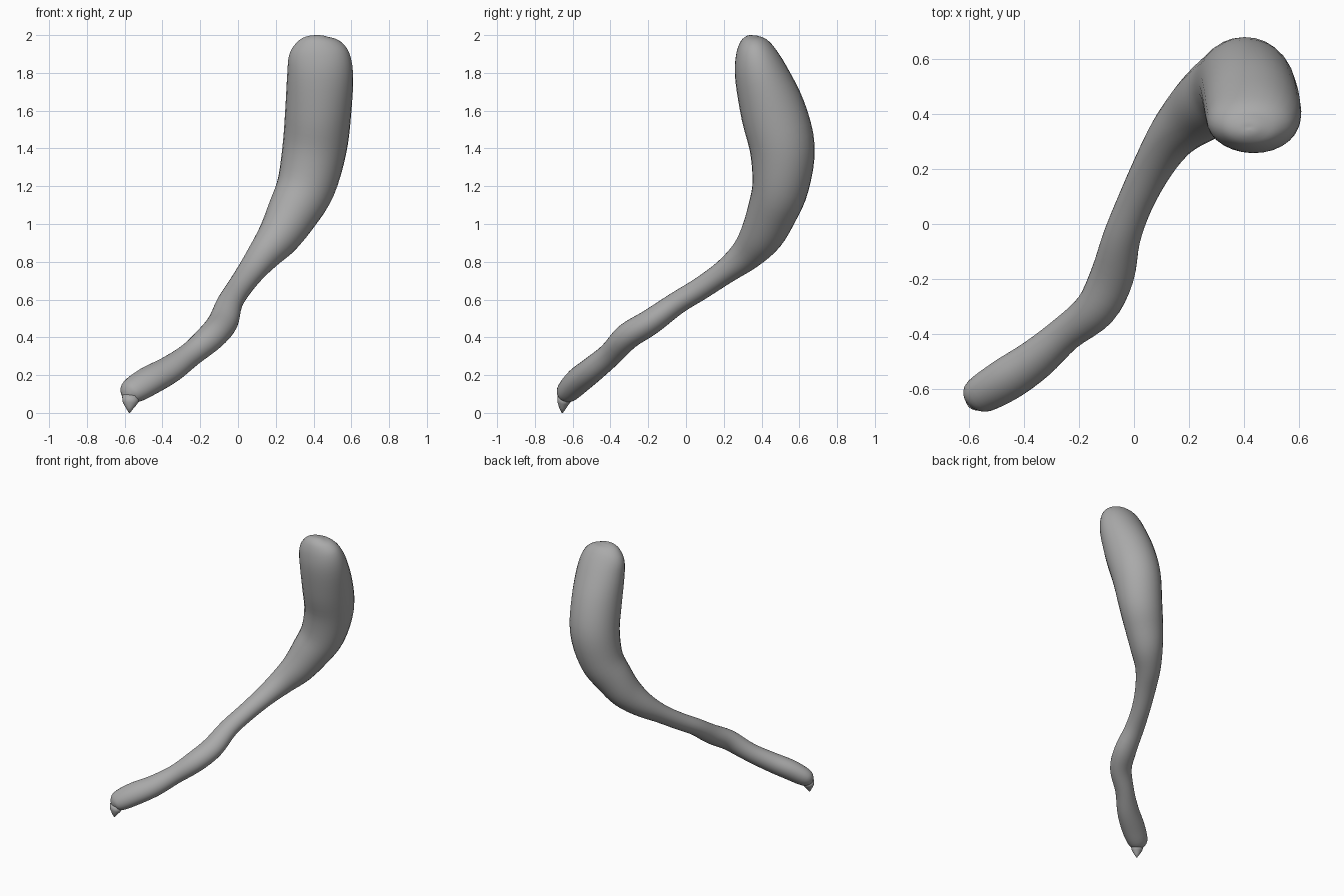
import bpy, bmesh, math
from mathutils import Vector

if "Cube" in bpy.data.objects:
    bpy.data.objects.remove(bpy.data.objects["Cube"], do_unlink=True)

grey = bpy.data.materials.new("soft grey")
grey.use_nodes = True
grey.diffuse_color = (0.4, 0.4, 0.4, 1)
grey.node_tree.nodes["Principled BSDF"].inputs["Base Color"].default_value = grey.diffuse_color

SIDES, STEPS = 28, 4

# Sections along the organ: centre x, y, z, then half widths across and along the bend
sections = [
    (-.60, -.66, .09, .004, .004), (-.59, -.65, .095, .04, .035),
    (-.56, -.625, .115, .072, .06), (-.47, -.57, .17, .083, .07),
    (-.36, -.495, .23, .077, .068), (-.25, -.4, .31, .066, .064),
    (-.14, -.31, .405, .077, .07), (-.08, -.19, .48, .08, .068),
    (-.045, -.05, .58, .069, .06), (.005, .08, .66, .066, .06),
    (.07, .21, .75, .074, .066), (.14, .32, .84, .09, .088),
    (.22, .4, .94, .115, .115), (.29, .455, 1.06, .137, .132),
    (.36, .5, 1.2, .155, .15), (.405, .51, 1.4, .17, .172),
    (.425, .46, 1.6, .175, .172), (.435, .395, 1.8, .174, .14),
    (.425, .365, 1.91, .155, .105), (.42, .35, 1.97, .105, .068),
    (.42, .347, 1.995, .045, .03), (.42, .347, 2, .003, .003),
]


def blend(a, b, c, d, t):
    """Smooth curve from b to c."""
    return [q + t / 2 * (r - p + t * (2 * p - 5 * q + 4 * r - s + t * (3 * (q - r) + s - p)))
            for p, q, r, s in zip(a, b, c, d)]


def loft(name, rows):
    """Skin elliptical rings that stand square to the centre line."""
    bm = bmesh.new()
    centres = [Vector(r[:3]) for r in rows]
    rings = []
    for i, row in enumerate(rows):
        ahead = centres[min(i + 2, len(rows) - 1)] - centres[max(i - 2, 0)]
        ahead.normalize()
        across = Vector((1, 0, 0))
        across = (across - across.dot(ahead) * ahead).normalized()
        along = ahead.cross(across)
        ring = []
        for k in range(SIDES):
            a = math.tau * k / SIDES
            ring.append(bm.verts.new(centres[i] + across * row[3] * math.cos(a)
                                     + along * row[4] * math.sin(a)))
        rings.append(ring)
    for low, high in zip(rings, rings[1:]):
        for k in range(SIDES):
            n = (k + 1) % SIDES
            bm.faces.new((low[k], low[n], high[n], high[k]))
    bm.faces.new(rings[0][::-1])
    bm.faces.new(rings[-1])
    bmesh.ops.recalc_face_normals(bm, faces=bm.faces)
    for f in bm.faces:
        f.smooth = True
    mesh = bpy.data.meshes.new(name)
    bm.to_mesh(mesh)
    bm.free()
    mesh.materials.append(grey)
    obj = bpy.data.objects.new(name, mesh)
    bpy.context.collection.objects.link(obj)
    return obj


# Curved pouch with its winding neck
rows = []
last = len(sections) - 1
for i in range(last):
    near = [sections[min(max(i + o, 0), last)] for o in (-1, 0, 1, 2)]
    rows += [blend(*near, s / STEPS) for s in range(STEPS)]
rows.append(sections[last])
loft("curved_pouch", rows)

# Small pointed nub under the end of the neck
loft("neck_nub", [(-.575, -.655, 0, .003, .003), (-.574, -.654, .025, .02, .018),
                  (-.572, -.65, .05, .038, .03), (-.565, -.64, .085, .05, .042)])
